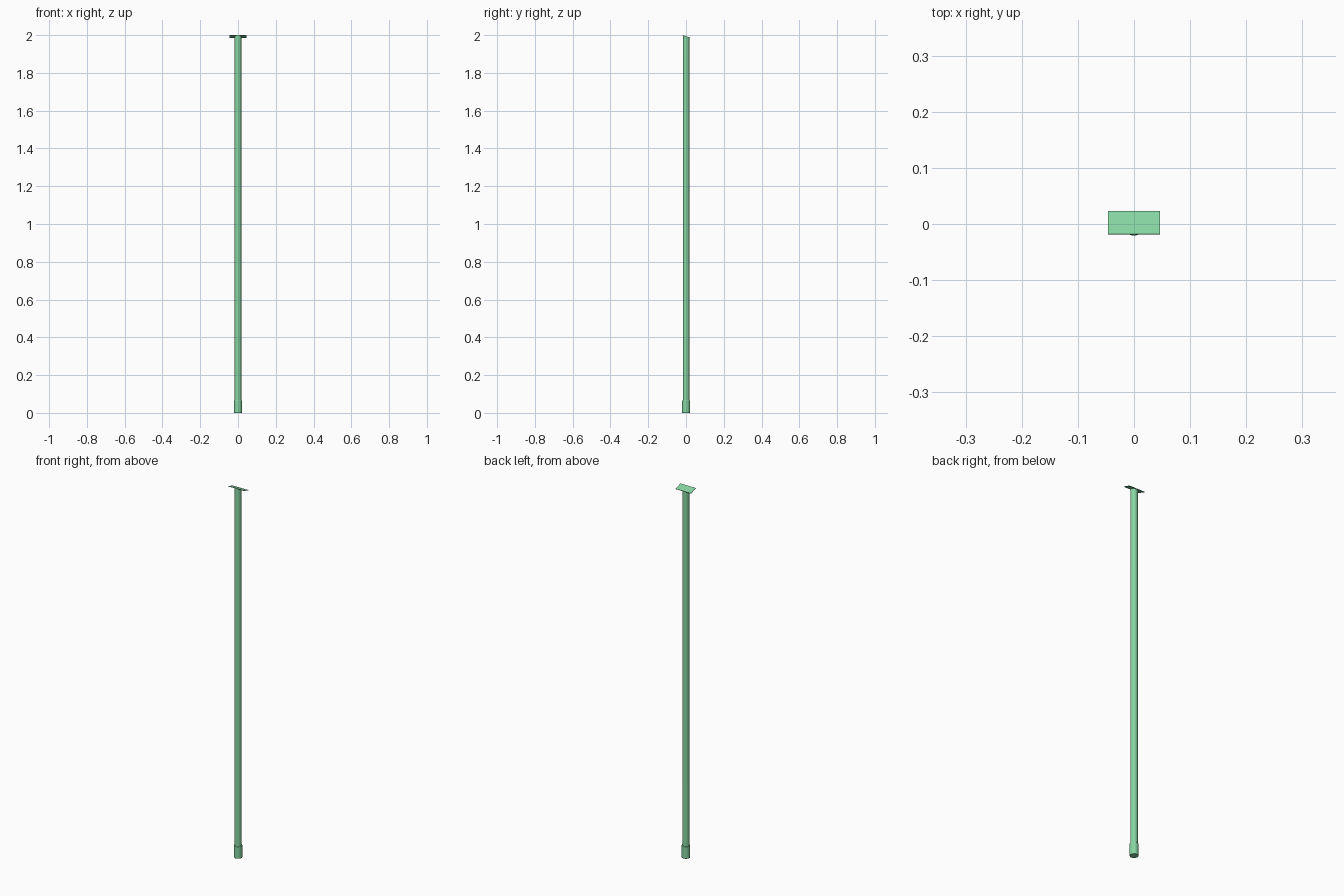
import bpy, bmesh
from math import tan, cos, sin, radians
from mathutils import Matrix

if "Cube" in bpy.data.objects:
    bpy.data.objects.remove(bpy.data.objects["Cube"])

TILT = radians(18)      # top plate slopes down towards the back
AXIS_Y = 0.0005         # pole axis
PLATE_Y = 0.0022
PLATE_W, PLATE_D, PLATE_T = 0.092, 0.0435, 0.002
# plate centre height so that its front edge tops out at z = 2
PLATE_Z = 2 - PLATE_D / 2 * sin(TILT) - PLATE_T / 2 * cos(TILT)

green = bpy.data.materials.new("green_paint")
green.diffuse_color = (0.24, 0.67, 0.36, 1)
green.use_nodes = True
green.node_tree.nodes["Principled BSDF"].inputs["Base Color"].default_value = green.diffuse_color


def finish(bm, name):
    mesh = bpy.data.meshes.new(name)
    bm.to_mesh(mesh)
    bm.free()
    mesh.materials.append(green)
    ob = bpy.data.objects.new(name, mesh)
    bpy.context.collection.objects.link(ob)
    return ob


def smooth(ob):
    bpy.ops.object.select_all(action='DESELECT')
    ob.select_set(True)
    bpy.context.view_layer.objects.active = ob
    bpy.ops.object.shade_smooth_by_angle(angle=radians(35))


def tube(name, radius, z0, z1, slanted=False):
    bm = bmesh.new()
    bmesh.ops.create_cone(bm, cap_ends=True, segments=32, radius1=radius,
                          radius2=radius, depth=z1 - z0,
                          matrix=Matrix.Translation((0, AXIS_Y, (z0 + z1) / 2)))
    if slanted:  # shear the top rim to meet the plate
        for v in bm.verts:
            if v.co.z > (z0 + z1) / 2:
                v.co.z = PLATE_Z - (v.co.y - PLATE_Y) * tan(TILT)
    ob = finish(bm, name)
    smooth(ob)
    return ob


# Long pole with mitred top
tube("pole", 0.0175, 0.003, 1.99, slanted=True)

# Foot sleeve with slightly softened rims
foot = tube("foot_sleeve", 0.021, 0.0, 0.065)
bev = foot.modifiers.new("soft_rims", 'BEVEL')
bev.width = 0.001
bev.segments = 2

# Tilted rectangular top plate
bm = bmesh.new()
bmesh.ops.create_cube(bm, size=1, matrix=Matrix.Translation((0, PLATE_Y, PLATE_Z))
                      @ Matrix.Rotation(-TILT, 4, 'X')
                      @ Matrix.Diagonal((PLATE_W, PLATE_D, PLATE_T, 1)))
finish(bm, "top_plate")
